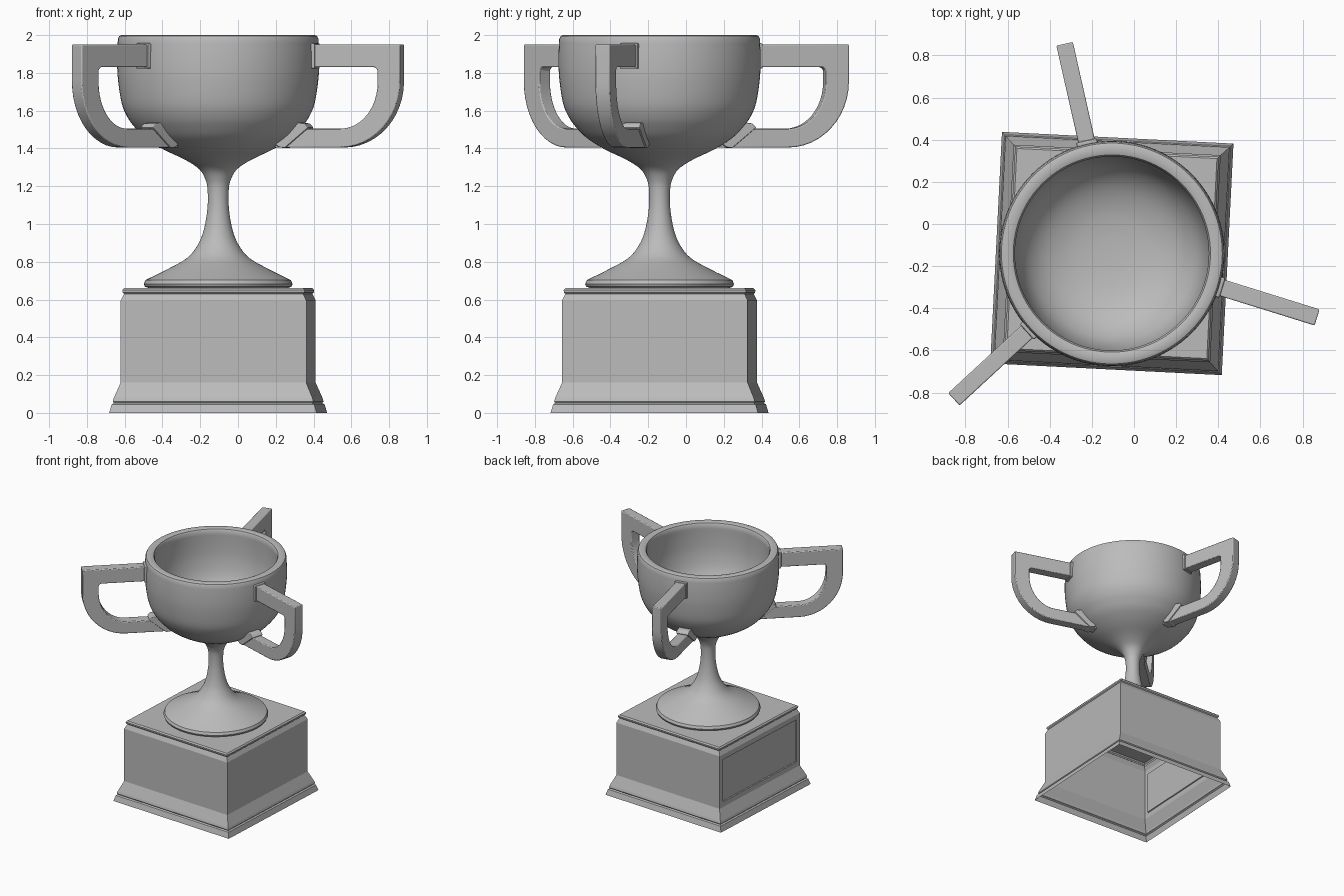
import bpy
import bmesh
import math
from mathutils import Vector, Matrix

cube = bpy.data.objects.get("Cube")
if cube:
    bpy.data.objects.remove(cube, do_unlink=True)

CENTRE = Vector((-0.105, -0.14, 0))

grey = bpy.data.materials.new("plain grey")
grey.use_nodes = True
grey.diffuse_color = (0.5, 0.5, 0.5, 1)
grey.node_tree.nodes["Principled BSDF"].inputs["Base Color"].default_value = (0.5, 0.5, 0.5, 1)


def finish(bm, name, turn=0, bevel=0, smooth=None):
    """Turn a bmesh into a placed, shaded object."""
    bmesh.ops.recalc_face_normals(bm, faces=bm.faces)
    mesh = bpy.data.meshes.new(name)
    bm.to_mesh(mesh)
    bm.free()
    obj = bpy.data.objects.new(name, mesh)
    bpy.context.collection.objects.link(obj)
    mesh.materials.append(grey)
    obj.location = CENTRE
    obj.rotation_euler.z = math.radians(turn)
    if smooth:
        bpy.ops.object.select_all(action="DESELECT")
        obj.select_set(True)
        bpy.context.view_layer.objects.active = obj
        bpy.ops.object.shade_smooth_by_angle(angle=math.radians(smooth))
    if bevel:
        mod = obj.modifiers.new("soft edges", "BEVEL")
        mod.width = bevel
        mod.segments = 2
        mod.limit_method = "ANGLE"
    return obj


def spline(points, steps=4):
    """Smooth curve through the given points."""
    pts = [Vector(p) for p in points]
    pts = [2 * pts[0] - pts[1]] + pts + [2 * pts[-1] - pts[-2]]
    out = []
    for a, b, c, d in zip(pts, pts[1:], pts[2:], pts[3:]):
        for i in range(steps):
            t = i / steps
            out.append(b + 0.5 * t * (c - a + t * (2 * a - 5 * b + 4 * c - d
                                                   + t * (3 * (b - c) + d - a))))
    return out + [pts[-2]]


def plate(outline, width):
    """Extrude an outline in the radial plane to a given width."""
    bm = bmesh.new()
    face = bm.faces.new([bm.verts.new((r, -width / 2, z)) for r, z in outline])
    new = bmesh.ops.extrude_face_region(bm, geom=[face])["geom"]
    bmesh.ops.translate(bm, vec=(0, width, 0),
                        verts=[v for v in new if isinstance(v, bmesh.types.BMVert)])
    return bm


def arc(cx, cz, rx, rz, steps=12):
    """Quarter ellipse from the outer side down to the bottom."""
    return [(cx + rx * math.cos(a), cz - rz * math.sin(a))
            for a in (math.pi / 2 * i / steps for i in range(steps + 1))]


# Hollow square plinth, open underneath
rings = [(0.55, 0), (0.537, 0.045), (0.526, 0.052), (0.532, 0.06), (0.527, 0.078),
         (0.492, 0.16), (0.492, 0.595), (0.475, 0.63), (0.482, 0.637),
         (0.484, 0.65), (0.475, 0.66)]
bm = bmesh.new()
loops = [[bm.verts.new((sx * h, sy * h, z)) for sx, sy in ((-1, -1), (1, -1), (1, 1), (-1, 1))]
         for h, z in rings]
for low, high in zip(loops, loops[1:]):
    for i in range(4):
        j = (i + 1) % 4
        bm.faces.new((low[i], low[j], high[j], high[i]))
bm.faces.new(loops[-1])
bmesh.ops.recalc_face_normals(bm, faces=bm.faces)

# Recessed panel on one side of the plinth
side = [f for f in bm.faces if f.normal.x < -0.99 and f.calc_area() > 0.3]
bmesh.ops.inset_individual(bm, faces=side, thickness=0.06)
bmesh.ops.inset_individual(bm, faces=side, thickness=0.004, depth=-0.008)
finish(bm, "plinth", turn=-2.9)

# Turned cup: foot, stem, bowl, rim and hollow inside
foot = [(0, 0.66), (0.365, 0.66), (0.388, 0.668), (0.394, 0.682)]
outer = spline([(0.385, 0.703), (0.27, 0.76), (0.165, 0.82), (0.108, 0.89),
                (0.076, 0.97), (0.057, 1.08), (0.056, 1.18), (0.067, 1.235),
                (0.1, 1.29), (0.175, 1.34), (0.29, 1.395), (0.385, 1.455),
                (0.44, 1.51), (0.48, 1.565), (0.511, 1.64), (0.531, 1.77),
                (0.535, 1.88), (0.531, 1.98)])
rim = [(0.524, 1.995), (0.512, 2), (0.482, 2), (0.468, 1.995)]
inner = spline([(0.46, 1.98), (0.462, 1.86), (0.456, 1.75), (0.432, 1.64),
                (0.39, 1.56), (0.32, 1.495), (0.22, 1.45), (0.11, 1.43), (0, 1.425)])
profile = foot + [tuple(p) for p in outer] + rim + [tuple(p) for p in inner]
bm = bmesh.new()
verts = [bm.verts.new((r, 0, z)) for r, z in profile]
edges = [bm.edges.new(pair) for pair in zip(verts, verts[1:])]
bmesh.ops.spin(bm, geom=verts + edges, cent=(0, 0, 0), axis=(0, 0, 1),
               angle=math.tau, steps=96, use_merge=True)
bmesh.ops.remove_doubles(bm, verts=bm.verts, dist=0.0005)
finish(bm, "cup", smooth=40)

# Three curved handles, each with an upper and a lower collar
handle = ([(0.49, 1.95), (1.02, 1.95)] + arc(0.69, 1.755, 0.33, 0.35)
          + [(0.32, 1.405), (0.4, 1.505)]
          + arc(0.69, 1.75, 0.205, 0.245)[::-1]
          + [(0.895, 1.815), (0.88, 1.83), (0.49, 1.83)])
upper = [(0.49, 1.957), (0.55, 1.957), (0.55, 1.822), (0.49, 1.822)]
lower = [(0.44, 1.54), (0.495, 1.532), (0.515, 1.51), (0.385, 1.402),
         (0.355, 1.405), (0.33, 1.42)]
for number, angle in enumerate((-17.3, 102.7, 222.7), 1):
    finish(plate(handle, 0.08), f"handle_{number}", angle, 0.006, 35)
    finish(plate(upper, 0.1), f"upper_collar_{number}", angle, 0.008)
    finish(plate(lower, 0.1), f"lower_collar_{number}", angle, 0.006)
